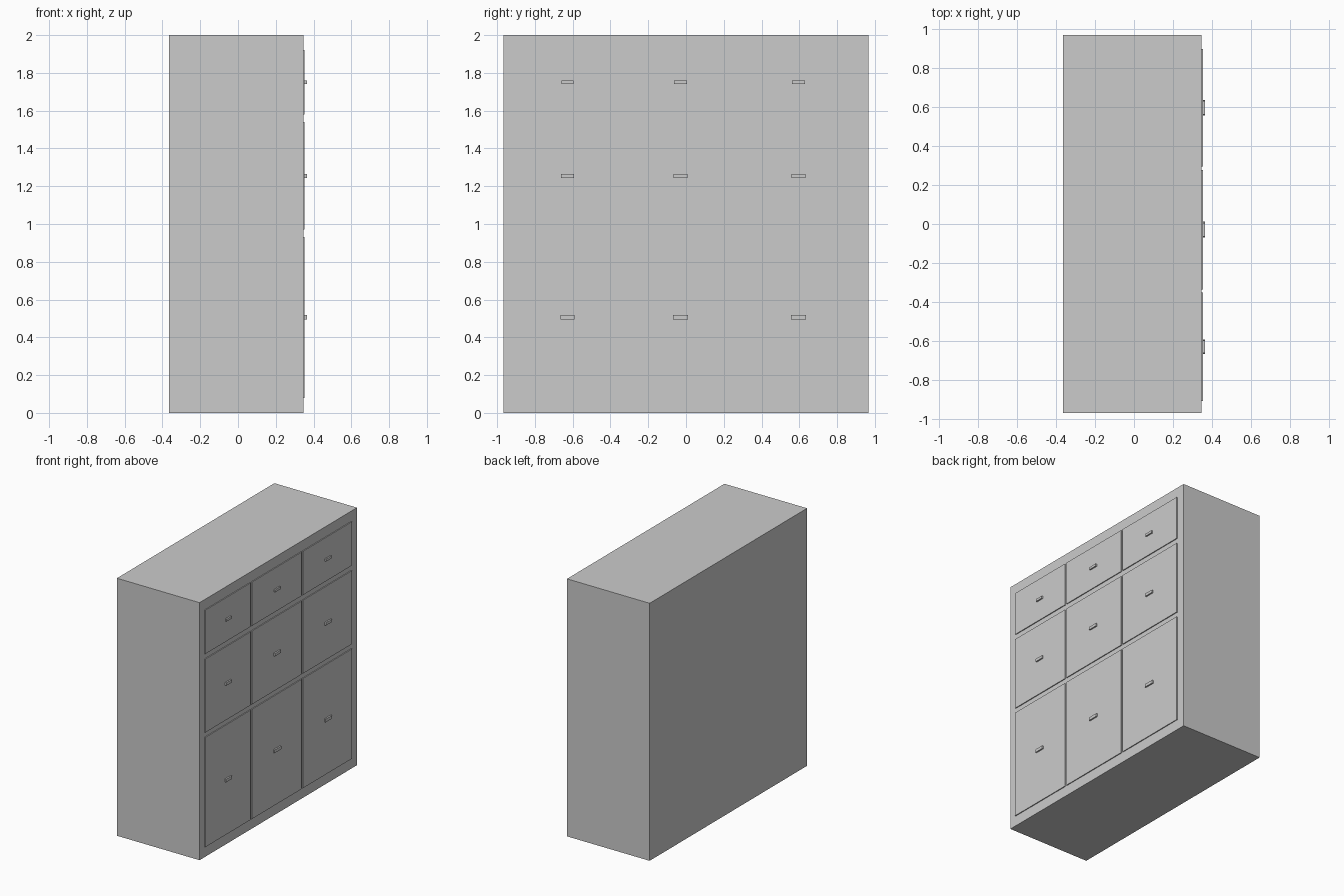
import bpy

if "Cube" in bpy.data.objects:
    bpy.data.objects.remove(bpy.data.objects["Cube"])


def box(name, x, y, z):
    """Axis-aligned box from (min, max) ranges."""
    bpy.ops.mesh.primitive_cube_add(
        size=1, location=[(a + b) / 2 for a, b in (x, y, z)])
    ob = bpy.context.object
    ob.name = name
    ob.scale = [b - a for a, b in (x, y, z)]
    bpy.ops.object.transform_apply(location=False, rotation=False, scale=True)
    return ob


BODY_FRONT, DRAWER_FRONT, HANDLE_FRONT = 0.346, 0.353, 0.364

# Cabinet body
box("cabinet_body", (-0.364, BODY_FRONT), (-0.966, 0.966), (0, 2))

# Drawer grid on the +x face: columns along y, rows along z with handle sizes
columns = [(-0.905, -0.351), (-0.334, 0.276), (0.294, 0.896)]
rows = [("bottom", (0.08, 0.932), 0.134, 0.024),
        ("middle", (0.97, 1.54), 0.124, 0.022),
        ("top", (1.58, 1.92), 0.115, 0.019)]

for row, z, ratio, height in rows:
    for i, y in enumerate(columns, 1):
        # Drawer panel
        box(f"{row}_drawer_{i}", (BODY_FRONT - 0.01, DRAWER_FRONT), y, z)
        # Handle centred on its drawer
        cy, cz = sum(y) / 2, sum(z) / 2
        half = (y[1] - y[0]) * ratio / 2
        box(f"{row}_handle_{i}", (DRAWER_FRONT - 0.004, HANDLE_FRONT),
            (cy - half, cy + half), (cz - height / 2, cz + height / 2))
